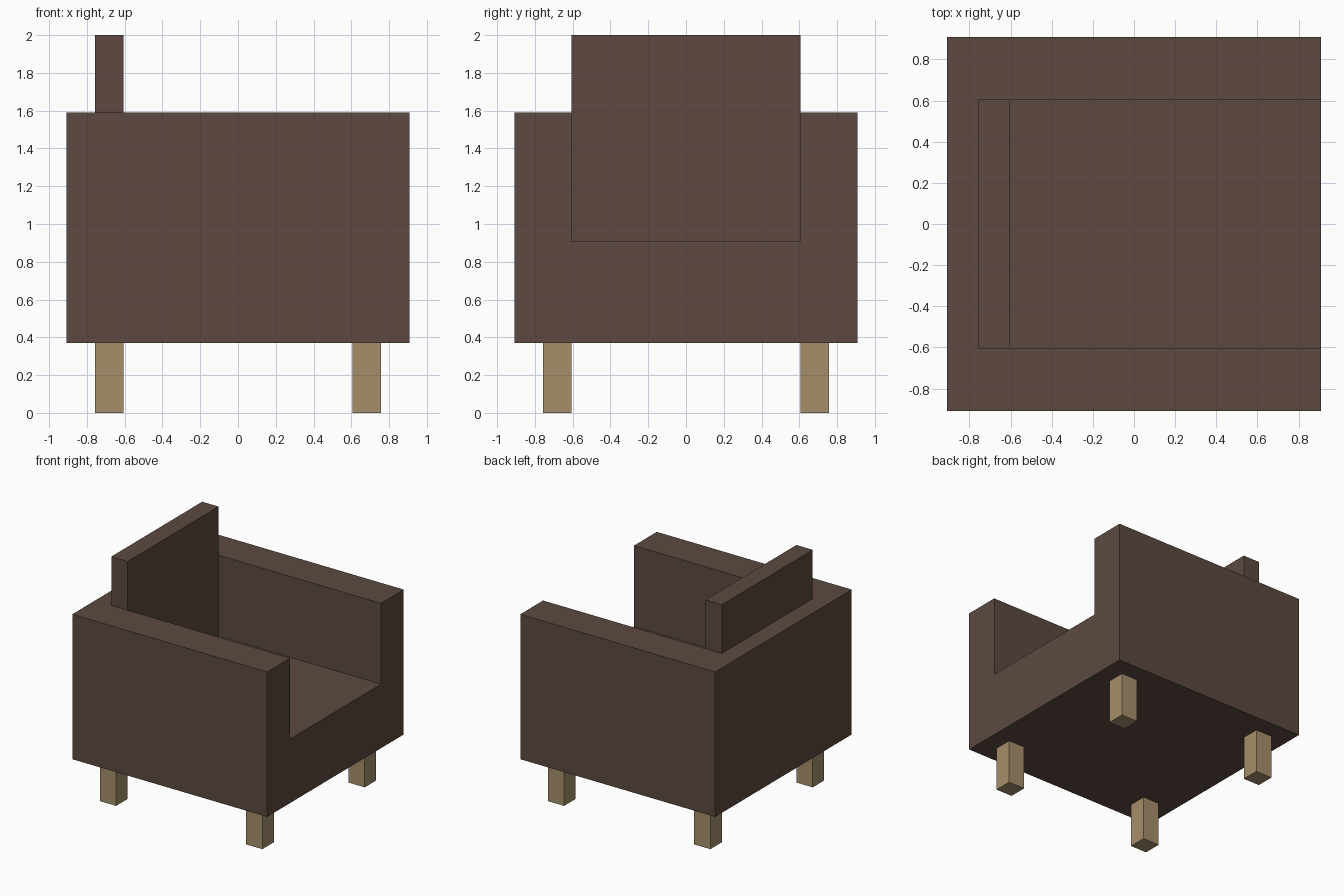
import bpy

if "Cube" in bpy.data.objects:
    bpy.data.objects.remove(bpy.data.objects["Cube"])


def material(name, color):
    mat = bpy.data.materials.new(name)
    mat.diffuse_color = (*color, 1.0)
    mat.use_nodes = True
    mat.node_tree.nodes["Principled BSDF"].inputs["Base Color"].default_value = mat.diffuse_color
    return mat


brown = material("brown upholstery", (0.109, 0.068, 0.053))
tan = material("tan wood", (0.381, 0.275, 0.147))


def box(name, lo, hi, mat):
    """Axis-aligned box between two corners."""
    center = [(a + b) / 2 for a, b in zip(lo, hi)]
    bpy.ops.mesh.primitive_cube_add(size=1, location=center)
    obj = bpy.context.object
    obj.name = name
    obj.scale = [b - a for a, b in zip(lo, hi)]
    bpy.ops.object.transform_apply(location=False, rotation=False, scale=True)
    obj.data.materials.append(mat)
    return obj


HALF, INNER, BACK = 0.908, 0.605, -0.757
BASE, SEAT, ARM_TOP = 0.37, 0.91, 1.59

# Armchair body: solid block with the seat hollow cut out, open towards +x
body = box("chair_body", (-HALF, -HALF, BASE), (HALF, HALF, ARM_TOP), brown)
cutter = box("seat_cutter", (BACK, -INNER, SEAT), (1.2, INNER, 2.2), brown)
cut = body.modifiers.new("seat hollow", 'BOOLEAN')
cut.operation = 'DIFFERENCE'
cut.solver = 'EXACT'
cut.object = cutter
bpy.context.view_layer.objects.active = body
bpy.ops.object.modifier_apply(modifier=cut.name)
bpy.data.objects.remove(cutter)

# Back cushion rising above the arms
box("back_cushion", (BACK, -INNER, SEAT), (-INNER, INNER, 2.0), brown)

# Four square legs
for sx, x_name in ((-1, "back"), (1, "front")):
    for sy, y_name in ((-1, "left"), (1, "right")):
        xs = sorted((sx * 0.605, sx * 0.757))
        ys = sorted((sy * 0.605, sy * 0.757))
        box(f"{x_name}_{y_name}_leg", (xs[0], ys[0], 0), (xs[1], ys[1], BASE), tan)
